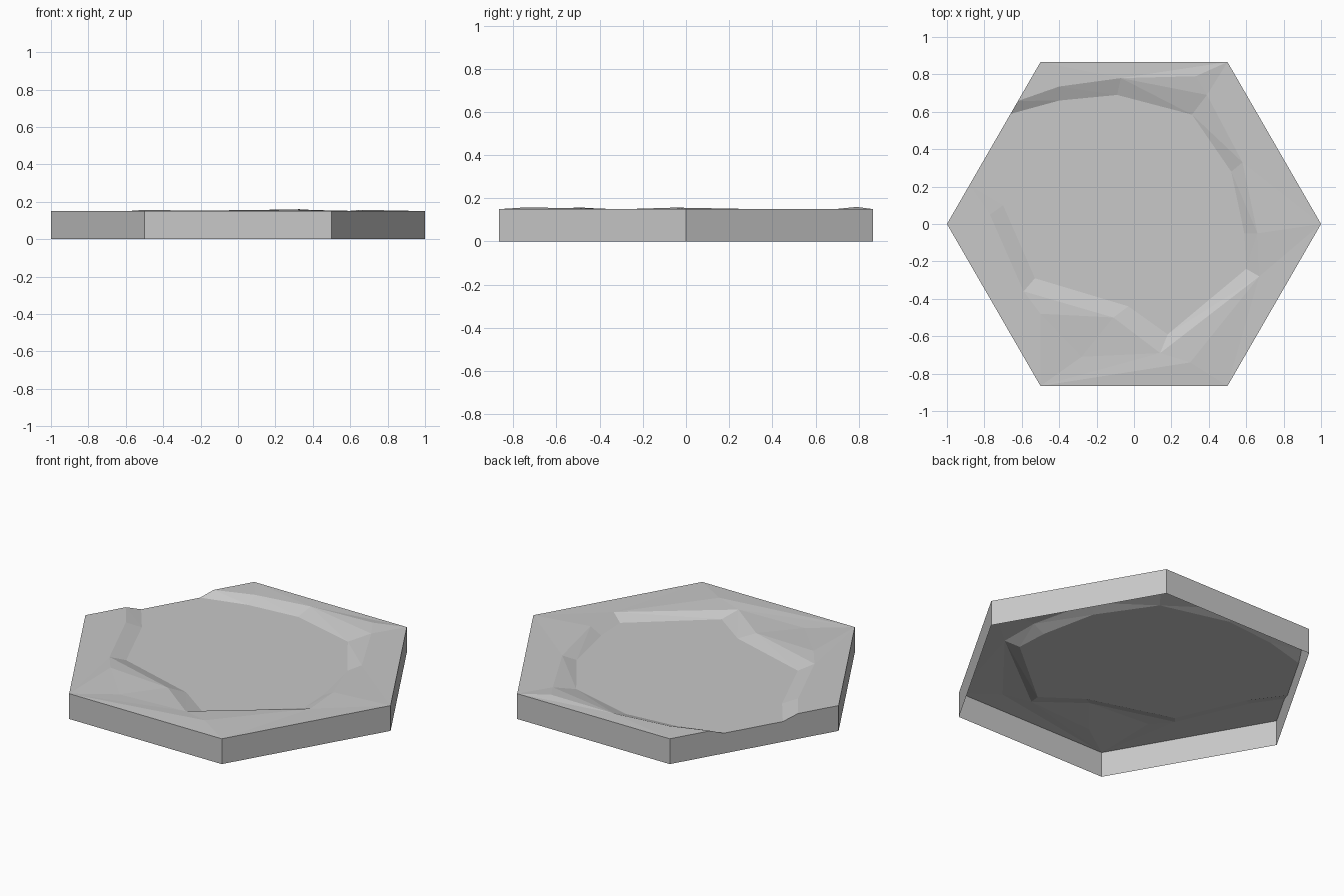
import bpy, bmesh, math
from mathutils import Vector
from mathutils.geometry import delaunay_2d_cdt

cube = bpy.data.objects.get("Cube")
if cube:
    bpy.data.objects.remove(cube, do_unlink=True)

RIM_Z, BASIN_Z = 0.15, 0.12

# One stone-grey colour for the whole tile
stone = bpy.data.materials.new("stone_grey")
stone.use_nodes = True
colour = (0.58, 0.58, 0.58, 1)
stone.diffuse_color = colour
stone.node_tree.nodes["Principled BSDF"].inputs["Base Color"].default_value = colour

points, heights, links = [], [], []


def add(point, z):
    points.append(Vector(point[:2]))
    heights.append(z)
    return len(points) - 1


def chain(indices, closed=False):
    links.extend(zip(indices, indices[1:]))
    if closed:
        links.append((indices[-1], indices[0]))


# Hexagon corners, with the west corner first, going clockwise
corners = [Vector((math.cos(a), math.sin(a)))
           for a in (math.pi - i * math.pi / 3 for i in range(6))]
west, north_west = corners[:2]


def on_edge(t):
    return west.lerp(north_west, t)


# Bank of the basin: (rim point, rim height, basin point), open at the edge notch
bank = [
    (on_edge(0.24), 0.15, on_edge(0.33)),
    ((-0.77, 0.05), 0.15, (-0.70, 0.10)),
    ((-0.59, -0.36), 0.15, (-0.53, -0.29)),
    ((-0.11, -0.50), 0.15, (-0.03, -0.44)),
    ((0.14, -0.69), 0.15, (0.18, -0.59)),
    ((0.67, -0.28), 0.15, (0.60, -0.24)),
    ((0.66, -0.05), 0.157, (0.59, -0.05)),
    ((0.58, 0.33), 0.15, (0.52, 0.28)),
    ((0.39, 0.69), 0.15, (0.31, 0.585)),
    ((-0.07, 0.78), 0.153, (-0.09, 0.69)),
    ((-0.40, 0.735), 0.15, (-0.40, 0.66)),
    (on_edge(0.76), 0.15, on_edge(0.68)),
]
rim = [add(p, z) for p, z, _ in bank]
basin = [add(p, BASIN_Z) for _, _, p in bank]
chain(rim)
chain(basin, closed=True)
links.extend(zip(rim, basin))

# Outline of the tile, passing through the notch
outline = [add(c, RIM_Z) for c in corners]
chain([outline[0], rim[0], basin[0], basin[-1], rim[-1]] + outline[1:], closed=True)

# Gentle knolls and a dip on the raised ground
for x, y, z in [(0.33, 0.79, 0.16), (-0.50, -0.48, 0.157),
                (-0.28, -0.71, 0.145), (0.30, -0.74, 0.158)]:
    add((x, y), z)

# Faceted top surface
flat, _, faces, origin, _, _ = delaunay_2d_cdt(points, links, [], 1, 1e-5)
bm = bmesh.new()
verts = [bm.verts.new((p.x, p.y, heights[o[0]] if o else RIM_Z))
         for p, o in zip(flat, origin)]
for f in faces:
    bm.faces.new([verts[i] for i in f])
bmesh.ops.recalc_face_normals(bm, faces=bm.faces)
if sum(f.normal.z for f in bm.faces) < 0:
    bmesh.ops.reverse_faces(bm, faces=bm.faces)

# Side walls dropped from the outline, open underneath
rim_edges = [e for e in bm.edges if e.is_boundary]
skirt = bmesh.ops.extrude_edge_only(bm, edges=rim_edges)
for v in skirt["geom"]:
    if isinstance(v, bmesh.types.BMVert):
        v.co.z = 0
bm.normal_update()
for f in bm.faces:
    if abs(f.normal.z) < 0.1 and f.normal.dot(f.calc_center_median()) < 0:
        f.normal_flip()

# Merge coplanar facets
bmesh.ops.dissolve_limit(bm, angle_limit=0.002, verts=bm.verts, edges=bm.edges)

mesh = bpy.data.meshes.new("hex_tile")
bm.to_mesh(mesh)
bm.free()
mesh.materials.append(stone)
tile = bpy.data.objects.new("hex_tile", mesh)
bpy.context.collection.objects.link(tile)
